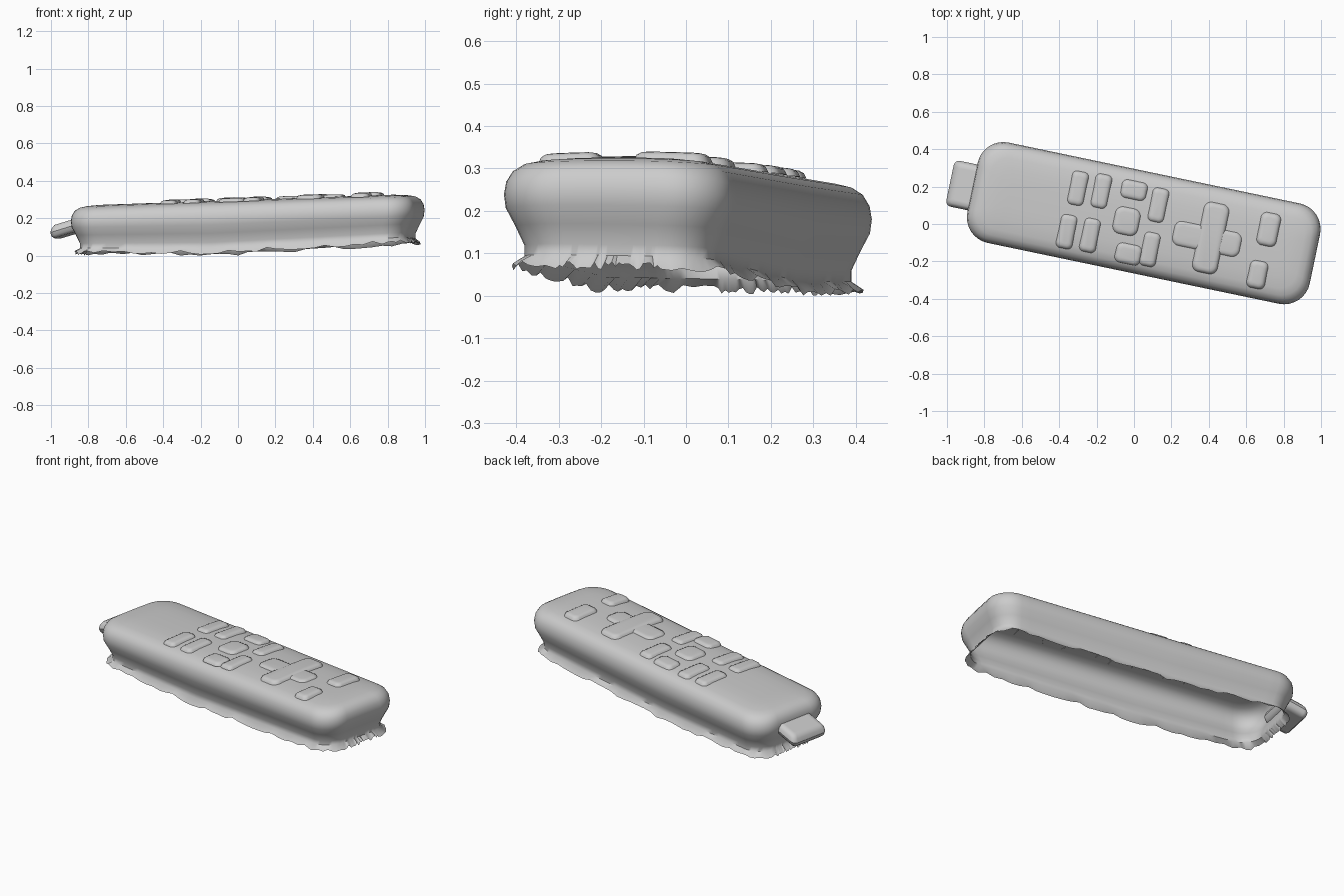
import bpy, math, random
from mathutils import Matrix, Vector

random.seed(4)
cube = bpy.data.objects.get("Cube")
if cube:
    bpy.data.objects.remove(cube, do_unlink=True)

grey = bpy.data.materials.new("light_grey")
grey.use_nodes = True
colour = (0.6, 0.6, 0.6, 1)
grey.diffuse_color = colour
grey.node_tree.nodes["Principled BSDF"].inputs["Base Color"].default_value = colour

TURN = Matrix.Rotation(math.radians(-11.8), 4, "Z")


def top_z(u, v):
    """Sloping, slightly crowned upper face."""
    return 0.297 + 0.034 * u - 0.12 * (v - 0.015) ** 2


def bottom_z(u, v):
    """Ragged lower rim, raised towards the thick end."""
    return 0.012 + 0.055 * max(0, u + 0.1) - 0.02 * v


def outline(cu, cv, hu, hv, r, steps):
    """Rounded rectangle, with the straight sides divided into steps."""
    pts = []
    corners = [(1, 1), (-1, 1), (-1, -1), (1, -1)]
    for i, (a, b) in enumerate(corners):
        for k in range(9):
            t = math.radians(90 * i + 90 * k / 8)
            pts.append(Vector((cu + a * (hu - r) + r * math.cos(t),
                               cv + b * (hv - r) + r * math.sin(t))))
        c, d = corners[(i + 1) % 4]
        t = math.radians(90 * (i + 1))
        end = Vector((cu + c * (hu - r) + r * math.cos(t),
                      cv + d * (hv - r) + r * math.sin(t)))
        start = pts[-1].copy()
        pts += [start.lerp(end, k / steps) for k in range(1, steps)]
    return pts


def loft(name, centre, half, radius, profile, height, steps=6, ragged=0):
    """Stack inset outlines into a shell that is closed above, open below."""
    verts, faces = [], []
    for level, (inset, h) in enumerate(profile):
        ring = outline(*centre, half[0] - inset, half[1] - inset,
                       max(radius - inset * 0.6, 0.008), steps)
        for p in ring:
            z = height(p.x, p.y, h)
            if level == 0 and ragged:
                z = max(0, z + random.uniform(-ragged, ragged))
            verts.append(TURN @ Vector((p.x, p.y, z)))
    n = len(ring)
    for i in range(len(profile) - 1):
        for k in range(n):
            m = (k + 1) % n
            faces.append((i * n + k, i * n + m, (i + 1) * n + m, (i + 1) * n + k))
    faces.append(range((len(profile) - 1) * n, len(profile) * n))
    mesh = bpy.data.meshes.new(name)
    mesh.from_pydata(verts, [], [tuple(f) for f in faces])
    mesh.materials.append(grey)
    obj = bpy.data.objects.new(name, mesh)
    bpy.context.collection.objects.link(obj)
    bpy.ops.object.select_all(action="DESELECT")
    obj.select_set(True)
    bpy.context.view_layer.objects.active = obj
    bpy.ops.object.shade_smooth_by_angle(angle=math.radians(50))
    return obj


# Hollow casing: flared rim, pinched waist, bulging side, rounded top
def casing_height(u, v, h):
    low = bottom_z(u, v)
    return low + h * (top_z(u, v) - low)


loft("casing", (0.05, 0.015), (0.935, 0.274), 0.14,
     [(0.018, 0), (0.045, 0.1), (0.045, 0.2), (0.025, 0.38), (0.004, 0.55),
      (0, 0.68), (0.005, 0.8), (0.02, 0.9), (0.045, 0.96), (0.08, 0.985),
      (0.14, 1), (0.2, 1), (0.25, 1)], casing_height, steps=30, ragged=0.01)

# Protruding end tab, closed underneath by its lower half
for name, side in (("tab_upper", 1), ("tab_lower", -1)):
    tab = loft(name, (-0.93, 0.015), (0.078, 0.125), 0.03,
               [(0, 0), (0.006, 0.02), (0.02, 0.035), (0.04, 0.035)],
               lambda u, v, h: 0.145 + 0.3 * (u + 0.93) + side * h)
    if side < 0:
        tab.data.flip_normals()


# Low domed keys: centre x, centre y, half length, half width
def key(name, x, y, hu, hv, rise=0.015):
    c = TURN.inverted() @ Vector((x, y, 0))
    loft(name, (c.x, c.y), (hu, hv), min(hu, hv) * 0.6,
         [(0, -0.004), (0.006, rise * 0.55), (0.016, rise * 0.9), (0.028, rise)],
         lambda u, v, h: top_z(u, v) + h, steps=3)


tall = [(-0.3, 0.19), (-0.175, 0.175), (0.13, 0.1),
        (-0.36, -0.04), (-0.235, -0.06), (0.085, -0.135)]
for i, (x, y) in enumerate(tall):
    key(f"tall_key_{i + 1}", x, y, 0.045, 0.092)

wide = [(0, 0.18, 0.05), (-0.04, 0.015, 0.075), (-0.03, -0.16, 0.055)]
for i, (x, y, hv) in enumerate(wide):
    key(f"wide_key_{i + 1}", x, y, 0.07, hv)

# Direction cross
key("cross_pad_across", 0.39, -0.08, 0.185, 0.068, 0.012)
key("cross_pad_along", 0.41, -0.075, 0.07, 0.19, 0.017)

# Pair of keys at the far end
key("end_key_back", 0.72, -0.03, 0.055, 0.09, 0.018)
key("end_key_front", 0.66, -0.27, 0.05, 0.075, 0.018)
